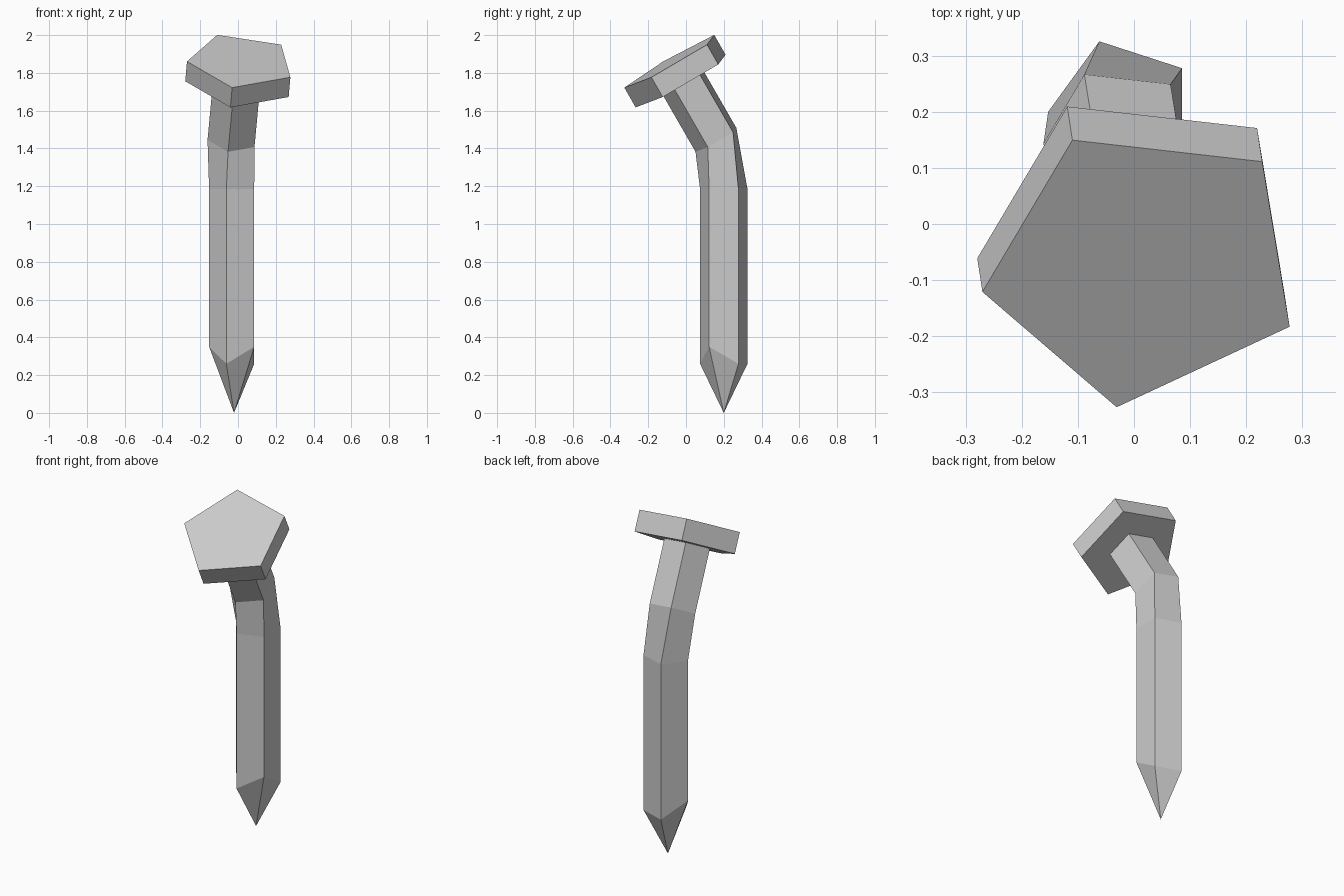
import bpy, bmesh
from math import cos, sin, pi, radians
from mathutils import Vector

if "Cube" in bpy.data.objects:
    bpy.data.objects.remove(bpy.data.objects["Cube"])

SIDES = 5


def ring(center, normal, start, radius):
    """Regular pentagon around normal, first corner towards start."""
    n = Vector(normal).normalized()
    v = n.cross(Vector(start)).normalized()
    u = v.cross(n)
    return [Vector(center) + radius * (cos(a) * u + sin(a) * v)
            for a in (2 * pi * i / SIDES for i in range(SIDES))]


def loft(name, rings, tip=None):
    """Skin a stack of rings, closing the bottom with a cap or a point."""
    bm = bmesh.new()
    rows = [[bm.verts.new(p) for p in r] for r in rings]
    for a, b in zip(rows, rows[1:]):
        for i in range(SIDES):
            j = (i + 1) % SIDES
            bm.faces.new((a[i], a[j], b[j], b[i]))
    bm.faces.new(rows[-1])
    if tip is None:
        bm.faces.new(rows[0][::-1])
    else:
        t = bm.verts.new(tip)
        for i in range(SIDES):
            bm.faces.new((t, rows[0][(i + 1) % SIDES], rows[0][i]))
    bmesh.ops.recalc_face_normals(bm, faces=bm.faces[:])
    mesh = bpy.data.meshes.new(name)
    bm.to_mesh(mesh)
    bm.free()
    obj = bpy.data.objects.new(name, mesh)
    bpy.context.collection.objects.link(obj)
    return obj


# Directions of the straight shaft and of the bent top
UP, UP_START = (0, 0, 1), (cos(radians(108)), sin(radians(108)), 0)
BENT, BENT_START = (0.076, -0.495, 0.866), (-0.44, 0.765, 0.471)

# Shaft: jagged sharpened end, straight run, bend, neck into the head
point_ring = ring((-0.021, 0.2, 0), UP, UP_START, 0.132)
for p, z in zip(point_ring, (0.26, 0.35, 0.26, 0.35, 0.26)):
    p.z = z
loft("nail_shaft", [
    point_ring,
    ring((-0.021, 0.2, 1.185), UP, UP_START, 0.132),
    ring((-0.03, 0.165, 1.446), BENT, BENT_START, 0.133),
    ring((0.0, -0.02, 1.767), BENT, BENT_START, 0.133),
], tip=(-0.021, 0.2, 0))

# Head: tilted pentagonal plate
top = Vector((0.019, -0.074, 1.862))
bottom = top - 0.121 * Vector(BENT).normalized()
loft("nail_head", [ring(c, BENT, BENT_START, 0.293) for c in (bottom, top)])
